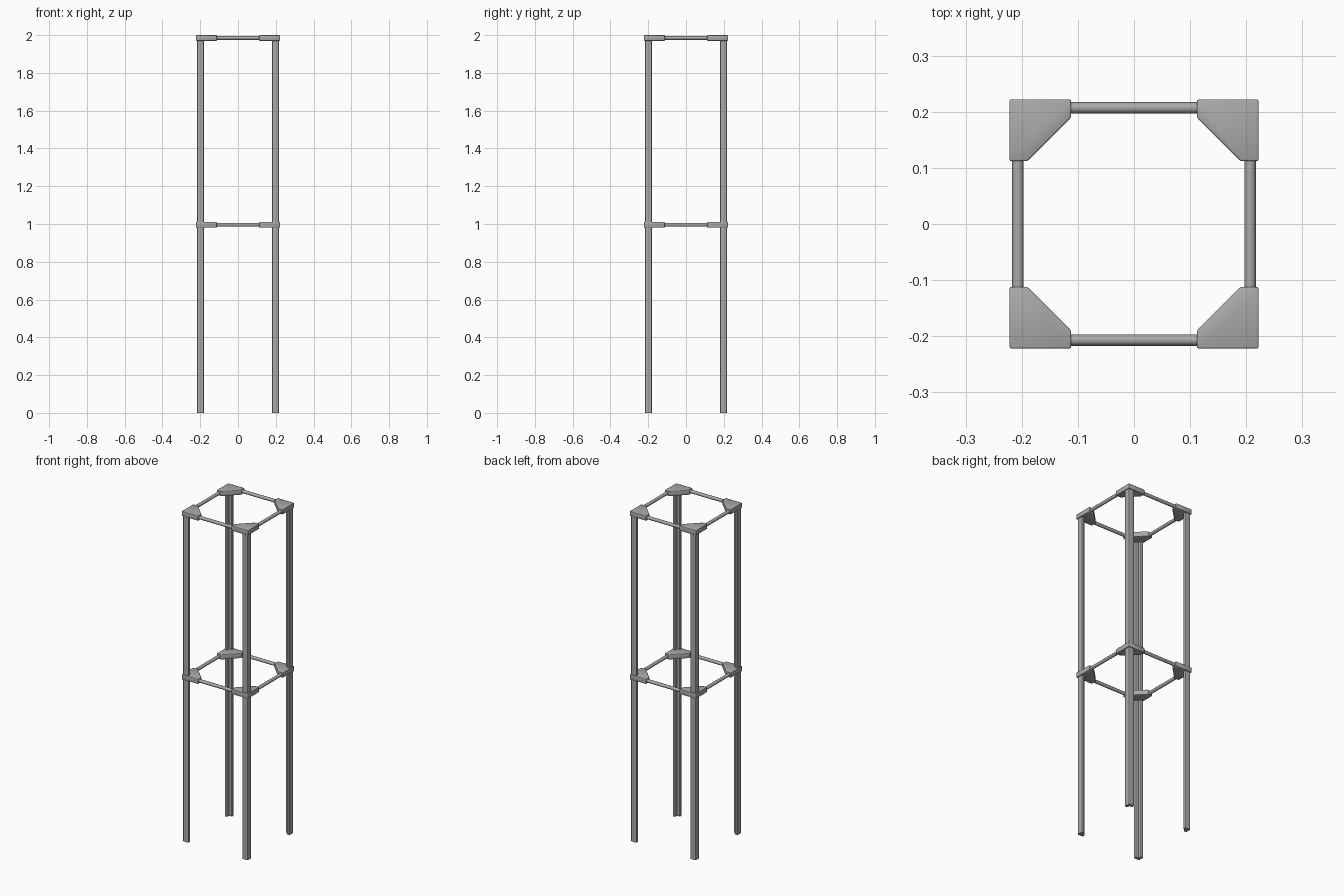
import bpy
import bmesh
import math
from mathutils import Matrix

cube = bpy.data.objects.get("Cube")
if cube:
    bpy.data.objects.remove(cube, do_unlink=True)

# Single metal colour
metal = bpy.data.materials.new("grey metal")
metal.use_nodes = True
GREY = (0.4, 0.4, 0.4, 1)
metal.diffuse_color = GREY
metal.node_tree.nodes["Principled BSDF"].inputs["Base Color"].default_value = GREY

RAIL = 0.207            # distance of rail axes from the centre
LEVELS = (0.996, 1.985)  # heights of the two frames
CORNERS = {"back_left": 0, "back_right": 90, "front_right": 180, "front_left": 270}
SIDES = {"left": 0, "back": 90, "right": 180, "front": 270}


def finish(name, bm, turn, angle=35):
    """Turn the part around the vertical axis and make it an object."""
    bm.transform(Matrix.Rotation(math.radians(turn), 4, "Z"))
    bmesh.ops.recalc_face_normals(bm, faces=bm.faces)
    mesh = bpy.data.meshes.new(name)
    bm.to_mesh(mesh)
    bm.free()
    mesh.materials.append(metal)
    obj = bpy.data.objects.new(name, mesh)
    bpy.context.collection.objects.link(obj)
    bpy.ops.object.select_all(action="DESELECT")
    obj.select_set(True)
    bpy.context.view_layer.objects.active = obj
    bpy.ops.object.shade_smooth_by_angle(angle=math.radians(angle))
    return obj


def prism(profile, bottom, top):
    """Extrude a flat outline between two heights."""
    bm = bmesh.new()
    face = bm.faces.new([bm.verts.new((x, y, bottom)) for x, y in profile])
    made = bmesh.ops.extrude_face_region(bm, geom=[face])["geom"]
    verts = [v for v in made if isinstance(v, bmesh.types.BMVert)]
    bmesh.ops.translate(bm, verts=verts, vec=(0, 0, top - bottom))
    return bm


def post(name, turn):
    """Upright with an angle section, open towards the middle."""
    out, inner, step = 0.217, 0.181, 0.199
    bm = prism([(out, out), (inner, out), (inner, step),
                (step, step), (step, inner), (out, inner)], 0, 1.98)
    upright = [e for e in bm.edges
               if abs(e.verts[0].co.z - e.verts[1].co.z) > 1
               and not (abs(e.verts[0].co.x - step) < 1e-4
                        and abs(e.verts[0].co.y - step) < 1e-4)]
    bmesh.ops.bevel(bm, geom=upright, offset=0.004, segments=3,
                    profile=0.5, affect="EDGES")
    finish(name, bm, turn)


def bracket(name, turn, z):
    """Corner plate with a diagonal inner edge and softened rims."""
    out, end, side = 0.222, 0.112, 0.19
    bm = prism([(out, out), (end, out), (end, side),
                (side, end), (out, end)], z - 0.015, z + 0.015)
    bmesh.ops.bevel(bm, geom=bm.edges[:], offset=0.003, segments=2,
                    profile=0.5, affect="EDGES")
    finish(name, bm, turn, 50)


def rail(name, turn, z):
    """Thin round bar joining two brackets."""
    bm = bmesh.new()
    bmesh.ops.create_cone(bm, cap_ends=True, segments=12, radius1=0.01,
                          radius2=0.01, depth=0.26)
    bm.transform(Matrix.Translation((RAIL, 0, z)) @ Matrix.Rotation(math.pi / 2, 4, "X"))
    finish(name, bm, turn)


for corner, turn in CORNERS.items():
    post("post_" + corner, turn)

for level, z in zip(("middle", "top"), LEVELS):
    for corner, turn in CORNERS.items():
        bracket(f"{level}_bracket_{corner}", turn, z)
    for side, turn in SIDES.items():
        rail(f"{level}_rail_{side}", turn, z)
